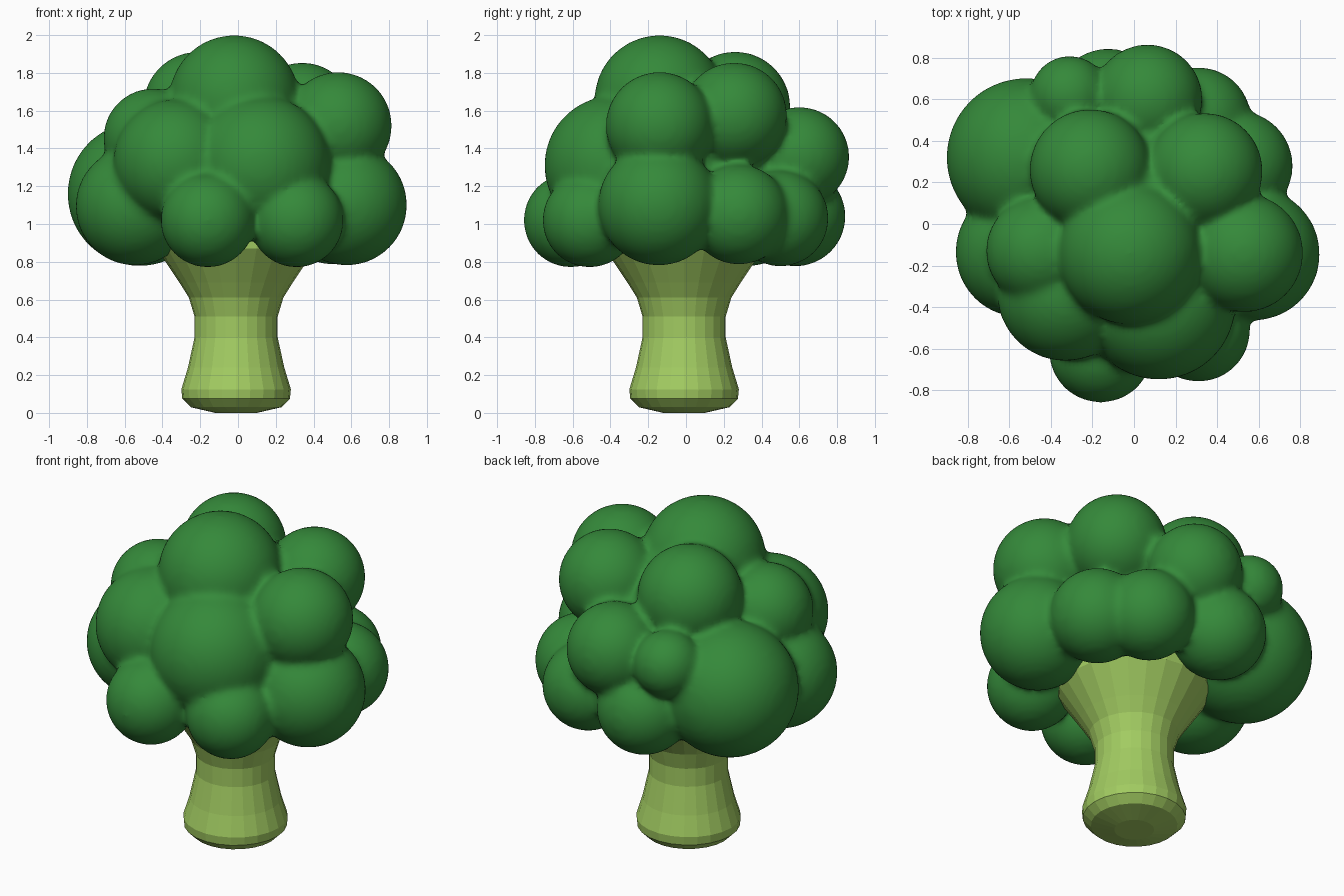
import bpy, bmesh, math
from mathutils import Matrix

if "Cube" in bpy.data.objects:
    bpy.data.objects.remove(bpy.data.objects["Cube"])


def make_object(name, bm, color):
    mesh = bpy.data.meshes.new(name)
    bm.normal_update()
    bm.to_mesh(mesh)
    bm.free()
    obj = bpy.data.objects.new(name, mesh)
    bpy.context.collection.objects.link(obj)
    mat = bpy.data.materials.new(name + "_color")
    mat.diffuse_color = color
    mat.use_nodes = True
    mat.node_tree.nodes["Principled BSDF"].inputs["Base Color"].default_value = mat.diffuse_color
    mesh.materials.append(mat)
    return obj


# Stalk: flat-faced lathe of (radius, height), hidden top inside the crown
profile = [(0.11, 0.0), (0.24, 0.03), (0.285, 0.075), (0.29, 0.125),
           (0.255, 0.24), (0.22, 0.4), (0.22, 0.51), (0.25, 0.61),
           (0.30, 0.69), (0.36, 0.78), (0.42, 0.87), (0.42, 0.98)]
SIDES = 24
bm = bmesh.new()
rings = []
for r, z in profile:
    rings.append([bm.verts.new((r * math.cos(2 * math.pi * i / SIDES) - 0.01,
                                r * math.sin(2 * math.pi * i / SIDES) - 0.01, z))
                  for i in range(SIDES)])
for low, high in zip(rings, rings[1:]):
    for i in range(SIDES):
        j = (i + 1) % SIDES
        bm.faces.new((low[i], low[j], high[j], high[i]))
bm.faces.new(rings[0][::-1])
bm.faces.new(rings[-1])
make_object("stalk", bm, (0.36, 0.60, 0.12, 1))

# Crown: floret balls (x, y, z, radius) fused into one soft skin
florets = [
    (0.0, 0.0, 1.30, 0.50),                                    # core
    (-0.02, -0.14, 1.655, 0.345), (-0.21, 0.26, 1.62, 0.293),  # top
    (0.34, 0.255, 1.575, 0.28), (0.53, -0.14, 1.52, 0.285),
    (-0.45, -0.13, 1.455, 0.263),
    (0.12, -0.38, 1.31, 0.37), (-0.33, -0.33, 1.33, 0.33),     # front
    (-0.16, -0.61, 1.02, 0.25), (0.31, -0.51, 1.02, 0.25),
    (0.575, -0.145, 1.10, 0.32), (0.50, 0.28, 1.05, 0.265),    # right
    (-0.52, 0.32, 1.16, 0.383), (-0.545, -0.135, 1.095, 0.315),  # left
    (0.065, 0.60, 1.355, 0.265), (-0.125, 0.58, 1.04, 0.265),  # back
    (0.31, 0.50, 1.03, 0.255), (-0.31, 0.62, 1.37, 0.19),
]
bm = bmesh.new()
for x, y, z, r in florets:
    bmesh.ops.create_icosphere(bm, subdivisions=4, radius=r,
                               matrix=Matrix.Translation((x, y, z)))
crown = make_object("floret_crown", bm, (0.035, 0.25, 0.042, 1))
remesh = crown.modifiers.new("fuse", 'REMESH')
remesh.mode = 'VOXEL'
remesh.voxel_size = 0.02
remesh.use_smooth_shade = True
soften = crown.modifiers.new("soften", 'SMOOTH')
soften.factor = 0.5
soften.iterations = 10
